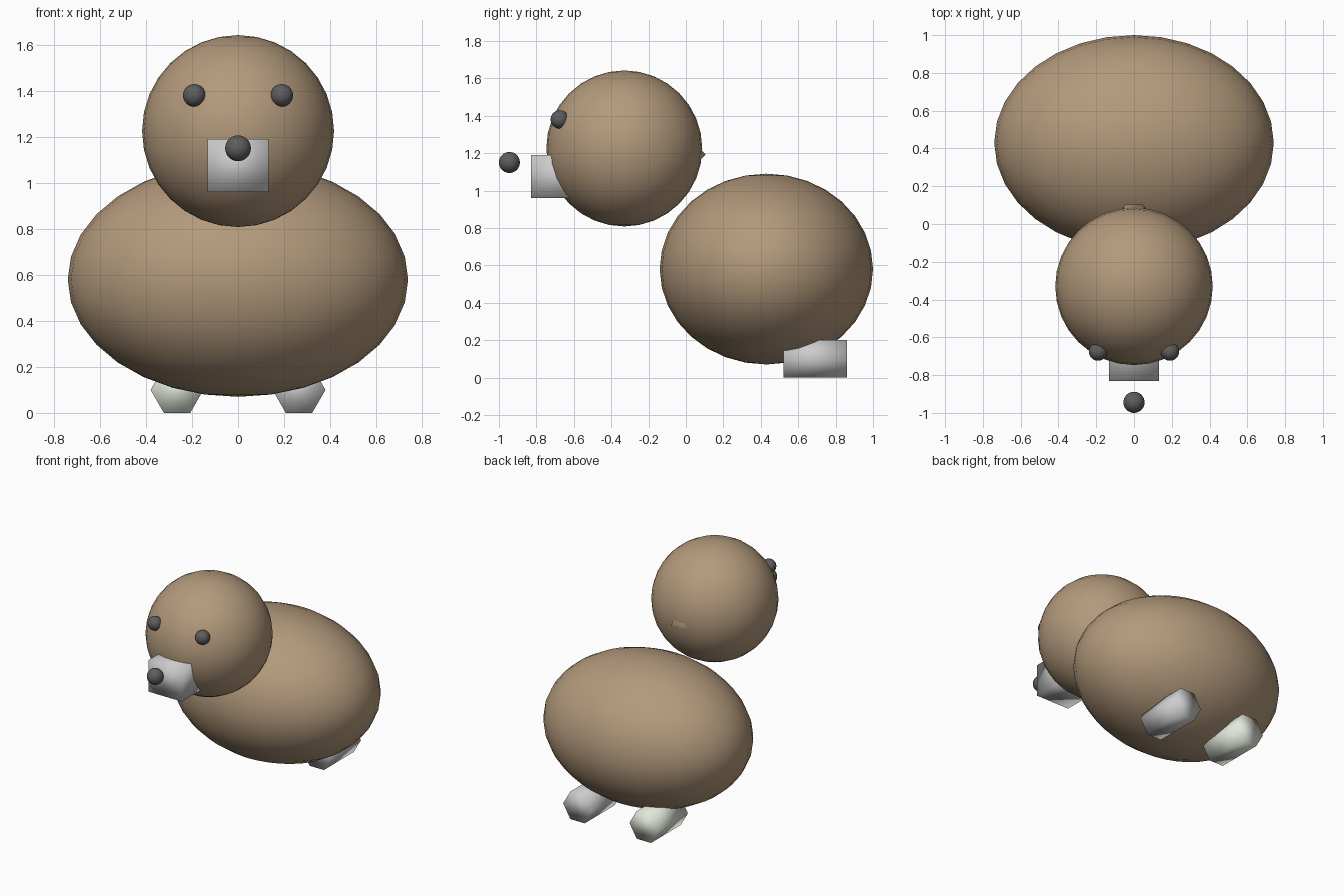
import bpy
from math import radians

if "Cube" in bpy.data.objects:
    bpy.data.objects.remove(bpy.data.objects["Cube"])


def material(name, color):
    m = bpy.data.materials.new(name)
    m.diffuse_color = (*color, 1)
    m.use_nodes = True
    m.node_tree.nodes["Principled BSDF"].inputs["Base Color"].default_value = m.diffuse_color
    return m


BROWN = material("brown", (0.45, 0.32, 0.20))
DARK = material("dark", (0.11, 0.11, 0.11))
PALE_GREEN = material("pale_green_grey", (0.75, 0.80, 0.70))


def finish(name, mat):
    ob = bpy.context.object
    ob.name = name
    bpy.ops.object.transform_apply(location=False, rotation=True, scale=True)
    bpy.ops.object.shade_smooth()
    if mat:
        ob.data.materials.append(mat)
    return ob


def ball(name, loc, size, mat):
    bpy.ops.mesh.primitive_uv_sphere_add(segments=32, ring_count=16, radius=1, location=loc)
    bpy.context.object.scale = size
    return finish(name, mat)


def hex_prism(name, loc, radius, length, tilt, mat=None):
    # turned 30 degrees so corners point along x, then tipped about x
    bpy.ops.mesh.primitive_cylinder_add(vertices=6, radius=radius, depth=length, location=loc)
    ob = bpy.context.object
    for v in ob.data.vertices:
        v.co.x, v.co.y = v.co.y, -v.co.x
    ob.rotation_euler = (radians(tilt), 0, 0)
    return finish(name, mat)


# Body and head
ball("body", (0, 0.43, 0.58), (0.74, 0.57, 0.51), BROWN)
ball("head", (0, -0.33, 1.225), (0.417, 0.417, 0.417), BROWN)

# Neck stub, its rim just showing at the back of the head
hex_prism("neck", (0, -0.03, 1.217), 0.09, 0.226, 45, BROWN)

# Snout block and nose
bpy.ops.mesh.primitive_cube_add(size=1, location=(0, -0.68, 1.075))
bpy.context.object.scale = (0.265, 0.30, 0.23)
finish("snout", None)
ball("nose", (0, -0.944, 1.15), (0.056, 0.056, 0.056), DARK)

# Eyes and feet, one per side
for side, label in ((-1, "left"), (1, "right")):
    ball(label + "_eye", (side * 0.19, -0.675, 1.38), (0.049, 0.049, 0.049), DARK)
    hex_prism(label + "_foot", (side * 0.265, 0.69, 0.10), 0.115, 0.34, 90,
              PALE_GREEN if side < 0 else None)
